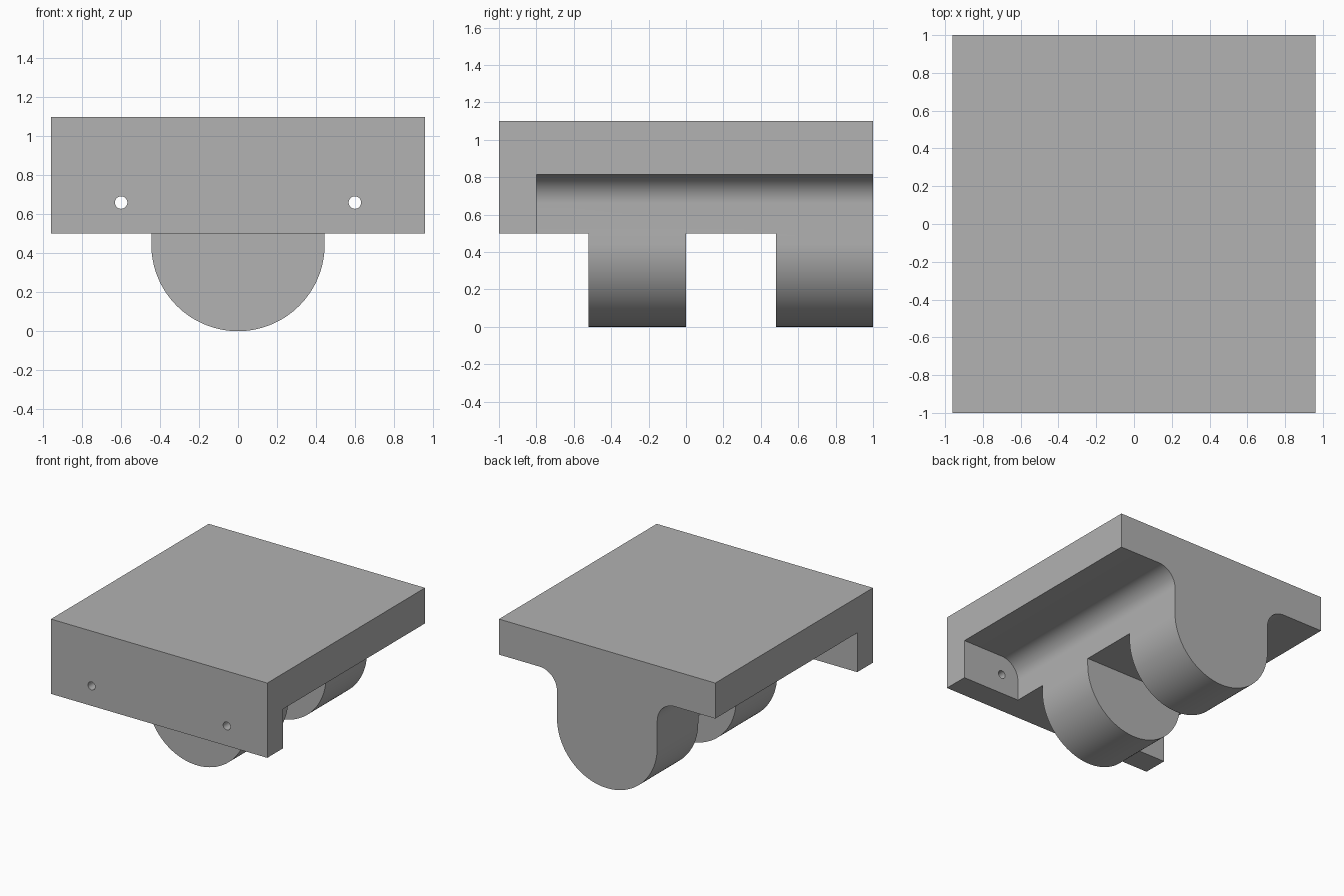
import bpy, bmesh
from math import sin, cos, pi, radians

if "Cube" in bpy.data.objects:
    bpy.data.objects.remove(bpy.data.objects["Cube"])

HALF_W, TOP, UNDER, HEM = 0.96, 1.10, 0.815, 0.50
LOBE_R, FILLET_R = 0.445, 0.155

grey = bpy.data.materials.new("plain_grey")
grey.use_nodes = True
grey.diffuse_color = (0.445, 0.445, 0.445, 1)
grey.node_tree.nodes["Principled BSDF"].inputs["Base Color"].default_value = grey.diffuse_color


def prism(name, outline, y0, y1):
    """Extrude an x-z outline along y."""
    bm = bmesh.new()
    face = bm.faces.new([bm.verts.new((x, y0, z)) for x, z in outline])
    ext = bmesh.ops.extrude_face_region(bm, geom=[face])
    moved = [v for v in ext["geom"] if isinstance(v, bmesh.types.BMVert)]
    bmesh.ops.translate(bm, verts=moved, vec=(0, y1 - y0, 0))
    bmesh.ops.recalc_face_normals(bm, faces=bm.faces)
    mesh = bpy.data.meshes.new(name)
    bm.to_mesh(mesh)
    bm.free()
    mesh.materials.append(grey)
    obj = bpy.data.objects.new(name, mesh)
    bpy.context.collection.objects.link(obj)
    return obj


def rect(x, z0, z1):
    return [(-x, z0), (x, z0), (x, z1), (-x, z1)]


def arc(cx, cz, r, a0, a1, n):
    steps = [radians(a0 + (a1 - a0) * i / n) for i in range(n + 1)]
    return [(cx + r * cos(a), cz + r * sin(a)) for a in steps]


def combine(target, other, operation):
    """Apply a boolean and discard the helper."""
    bpy.context.view_layer.objects.active = target
    mod = target.modifiers.new("bool", "BOOLEAN")
    mod.object, mod.operation, mod.solver = other, operation, "EXACT"
    bpy.ops.object.modifier_apply(modifier=mod.name)
    bpy.data.objects.remove(other)


# Slab with a filleted, round-bottomed keel
right_half = arc(0, LOBE_R, LOBE_R, -90, 0, 32)
right_half += arc(LOBE_R + FILLET_R, UNDER - FILLET_R, FILLET_R, 180, 90, 16)
right_half += [(HALF_W, UNDER), (HALF_W, TOP)]
outline = right_half + [(-x, z) for x, z in reversed(right_half[1:])]
bracket = prism("slab_and_keel", outline, -0.8, 1)

# Gaps that split the keel into two lobes
for y0, y1 in ((-0.9, -0.52), (0, 0.48)):
    combine(bracket, prism("gap_cutter", rect(0.6, -0.1, HEM), y0, y1), "DIFFERENCE")

# Front plate
combine(bracket, prism("front_plate", rect(HALF_W, HEM, TOP), -1, -0.8), "UNION")

# Screw holes in line with the fillets
for side in (-1, 1):
    ring = arc(side * (LOBE_R + FILLET_R), UNDER - FILLET_R, 0.032, 0, 360, 32)[:-1]
    combine(bracket, prism("hole_cutter", ring, -1.1, -0.7), "DIFFERENCE")

# Merge leftover coplanar seams, then shade the curves smooth
bm = bmesh.new()
bm.from_mesh(bracket.data)
bmesh.ops.remove_doubles(bm, verts=bm.verts, dist=1e-5)
bmesh.ops.dissolve_limit(bm, angle_limit=radians(0.5), verts=bm.verts, edges=bm.edges)
bm.to_mesh(bracket.data)
bm.free()

bpy.ops.object.select_all(action="DESELECT")
bracket.select_set(True)
bpy.context.view_layer.objects.active = bracket
bpy.ops.object.shade_smooth_by_angle(angle=radians(30))
